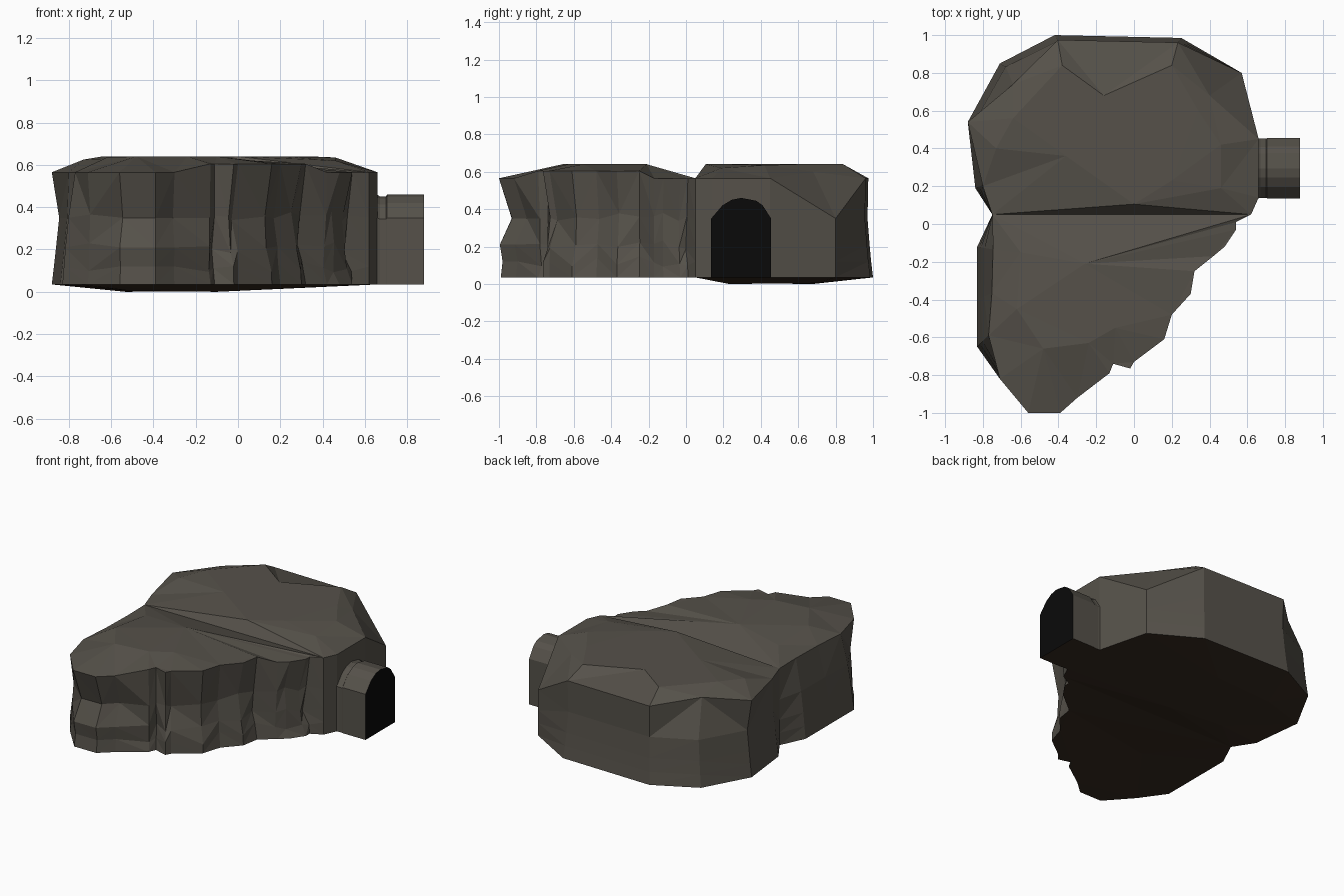
import bpy, bmesh, random
from mathutils import Vector
from mathutils.geometry import delaunay_2d_cdt

if "Cube" in bpy.data.objects:
    bpy.data.objects.remove(bpy.data.objects["Cube"])

random.seed(7)


def material(name, col):
    m = bpy.data.materials.new(name)
    m.diffuse_color = (*col, 1)
    m.use_nodes = True
    m.node_tree.nodes["Principled BSDF"].inputs["Base Color"].default_value = m.diffuse_color
    return m


ROCK = material("grey rock", (0.092, 0.083, 0.068))
FLOOR = material("dark brown floor", (0.037, 0.023, 0.014))
BLACK = material("black opening", (0.003, 0.003, 0.003))


def finish(name, bm, mats):
    me = bpy.data.meshes.new(name)
    bm.to_mesh(me)
    bm.free()
    for m in mats:
        me.materials.append(m)
    ob = bpy.data.objects.new(name, me)
    bpy.context.collection.objects.link(ob)
    return ob


# Plan outline: rounded back chamber, then jagged front chamber, meeting at y = 0.05
BACK = [(0.62, 0.05), (0.66, 0.14), (0.66, 0.45), (0.57, 0.80), (0.25, 0.985), (-0.42, 1.0),
        (-0.71, 0.85), (-0.88, 0.54), (-0.84, 0.19), (-0.75, 0.05)]
FRONT = [(-0.83, -0.12), (-0.83, -0.40), (-0.83, -0.65), (-0.71, -0.82), (-0.56, -1.0),
         (-0.39, -1.0), (-0.30, -0.92), (-0.13, -0.79), (-0.11, -0.74), (-0.02, -0.765),
         (0.0, -0.73), (0.16, -0.61), (0.20, -0.48), (0.30, -0.37), (0.32, -0.25),
         (0.42, -0.17), (0.48, -0.12), (0.54, -0.03), (0.54, 0.01)]
OUT = BACK + FRONT
N, SEAM = len(OUT), len(BACK) - 1
LEVELS = [0.035, 0.12, 0.21, 0.35, 0.565]
# Upper corners of the back chamber that are cut back as slanted facets
CUT_CORNERS = {3: (0.40, 0.68, 0.60), 6: (-0.64, 0.74, 0.60), 8: (-0.80, 0.20, 0.565)}


def wall_point(i, lev):
    """Outline point pushed inwards by a rule that depends on side and height."""
    if lev == 4 and i in CUT_CORNERS:
        return Vector(CUT_CORNERS[i])
    p = Vector(OUT[i])
    z = LEVELS[lev]
    inset = 0.0
    if i > SEAM:
        d = (Vector((-0.38, -0.20)) - p).normalized()
        if p.x < -0.8:                                  # left side leans in
            inset = (0, 0.01, 0.02, 0.04, 0.085)[lev]
        elif p.y < -0.9:                                # front nose
            inset = (0.01, 0.02, 0.005, 0.07, 0.0)[lev]
        else:                                           # jagged side
            if 0 < lev < 4:
                inset = random.uniform(0.0, (0, 0.03, 0.05, 0.06)[lev])
                z += random.uniform(-0.03, 0.03)
            if lev == 4 and -0.2 < p.x < 0.4:
                z = 0.605
    else:
        d = (Vector((-0.1, 0.5)) - p).normalized()
        if p.y > 0.75:
            inset = (0, 0.012, 0.022, 0.035, 0.03)[lev]
            if i == 3:
                inset = 0.0
        elif p.x < -0.8:
            inset = (0, 0.01, 0.02, 0.035, 0.0)[lev]
    q = p + d * inset
    return Vector((q.x, q.y, z))


bm = bmesh.new()
rings = [[bm.verts.new(wall_point(i, l)) for i in range(N)] for l in range(len(LEVELS))]

# Faceted walls
for lo, hi in zip(rings, rings[1:]):
    for i in range(N):
        j = (i + 1) % N
        a, b, c, d = lo[i], lo[j], hi[j], hi[i]
        tris = ((a, b, c), (a, c, d)) if i % 2 else ((a, b, d), (b, c, d))
        for t in tris:
            bm.faces.new(t)


def cap(ring, inner, up, mat, creases=()):
    """Facet a cap through the ring, the valley line and the inner points."""
    verts = list(ring) + [bm.verts.new(p) for p in inner]
    edges = [(i, (i + 1) % N) for i in range(N)] + [(0, SEAM)]
    edges += [(a, N + b) for a, b in creases]
    res = delaunay_2d_cdt([v.co.xy for v in verts], edges, [], 1, 1e-5)
    faces, src = res[2], res[3]
    for f in faces:
        vs = [verts[src[k][0]] for k in f]
        if not up:
            vs.reverse()
        try:
            bm.faces.new(vs).material_index = mat
        except ValueError:
            pass


# Roof with a sharp valley between the chambers and a long crease in front of it
cap(rings[-1], [(0.0, 0.105, 0.64), (-0.36, 0.36, 0.64), (0.2, 0.23, 0.64), (0.46, 0.19, 0.62),
                (0.34, 0.60, 0.64), (0.46, 0.42, 0.635), (0.2, 0.84, 0.64), (-0.38, 0.84, 0.64),
                (-0.64, 0.56, 0.64), (-0.73, 0.40, 0.625), (-0.16, 0.68, 0.64),
                (-0.26, -0.21, 0.64), (-0.10, -0.55, 0.64), (-0.24, -0.63, 0.64),
                (-0.48, -0.66, 0.64), (-0.62, -0.45, 0.635), (-0.6, -0.15, 0.61)],
    True, 0, [(N - 1, 11), (N - 2, 11), (0, 11)])
# Floor, sagging under the back chamber
cap(rings[0], [(-0.53, 0.68, 0.0), (-0.10, 0.70, 0.004), (-0.10, 0.23, 0.0),
               (-0.50, 0.26, 0.004), (-0.40, -0.40, 0.055)], False, 1)
bmesh.ops.recalc_face_normals(bm, faces=bm.faces)
finish("cave_shell", bm, [ROCK, FLOOR])

# Arched tunnel on the right, with a slightly narrower collar
ARCH = [(-0.16, 0.035), (-0.16, 0.35), (-0.10, 0.42), (-0.05, 0.45), (0.0, 0.46),
        (0.08, 0.445), (0.115, 0.42), (0.16, 0.35), (0.16, 0.035)]
bm = bmesh.new()
secs = []
for x, s in ((0.655, 1.0), (0.67, 0.98), (0.70, 0.98), (0.705, 1.0), (0.88, 1.0)):
    secs.append([bm.verts.new((x, 0.295 + y * s, 0.035 + (z - 0.035) * s)) for y, z in ARCH])
for a, b in zip(secs, secs[1:]):
    for i in range(len(ARCH)):
        j = (i + 1) % len(ARCH)
        f = bm.faces.new((a[i], a[j], b[j], b[i]))
        f.material_index = 1 if j == 0 else 0
# Black opening at the tunnel end
bm.faces.new(secs[-1]).material_index = 2
bm.faces.new(secs[0][::-1])
bmesh.ops.recalc_face_normals(bm, faces=bm.faces)
finish("entrance_tunnel", bm, [ROCK, FLOOR, BLACK])
